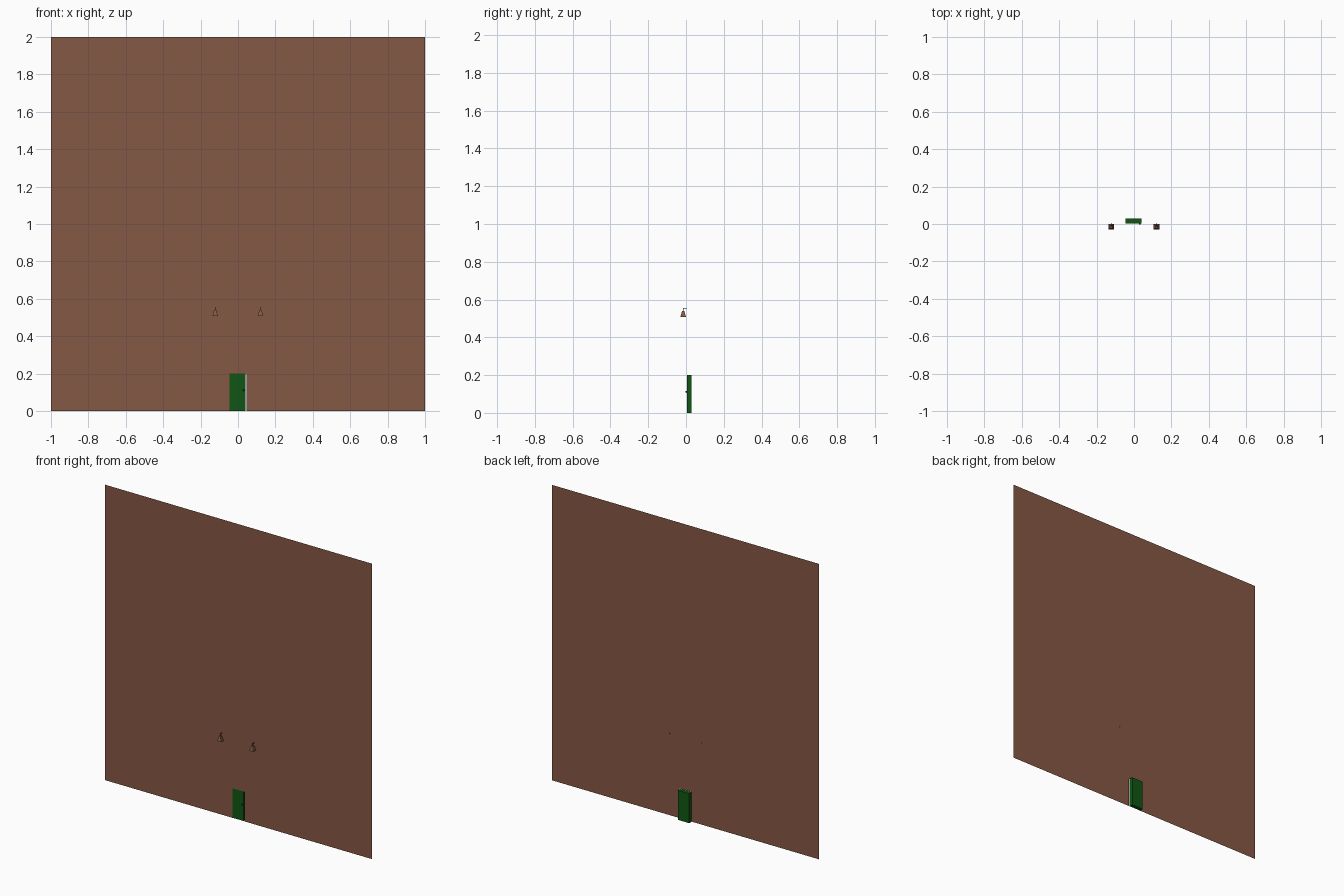
import bpy, bmesh
from mathutils import Matrix, Vector
import math

if "Cube" in bpy.data.objects:
    bpy.data.objects.remove(bpy.data.objects["Cube"])


def material(name, rgb):
    m = bpy.data.materials.new(name)
    m.diffuse_color = (*rgb, 1)
    m.use_nodes = True
    m.node_tree.nodes["Principled BSDF"].inputs["Base Color"].default_value = m.diffuse_color
    return m


BROWN = material("brick_brown", (0.235, 0.098, 0.058))
GREEN = material("door_green", (0.005, 0.093, 0.0065))
DARK = material("dark_metal", (0.03, 0.025, 0.02))


def finish(name, bm, mat):
    me = bpy.data.meshes.new(name)
    bm.to_mesh(me)
    bm.free()
    me.materials.append(mat)
    ob = bpy.data.objects.new(name, me)
    bpy.context.collection.objects.link(ob)
    return ob


def box(name, lo, hi, mat):
    bm = bmesh.new()
    lo, hi = Vector(lo), Vector(hi)
    bmesh.ops.create_cube(bm, size=1, matrix=Matrix.Translation((lo + hi) / 2)
                          @ Matrix.Diagonal((*(hi - lo), 1)))
    return finish(name, bm, mat)


# Flat wall sheet with a doorway notch
WALL_Y = 0.003
bm = bmesh.new()
outline = [(-1, 0), (-0.045, 0), (-0.045, 0.2), (0.045, 0.2), (0.045, 0),
           (1, 0), (1, 2), (-1, 2)]
bm.faces.new([bm.verts.new((x, WALL_Y, z)) for x, z in outline])
finish("wall", bm, BROWN)

# Door slab and knob
box("door", (-0.045, 0.004, 0), (0.039, 0.03, 0.2), GREEN)
bm = bmesh.new()
bmesh.ops.create_uvsphere(bm, u_segments=12, v_segments=8, radius=0.005,
                          matrix=Matrix.Translation((0.031, 0.001, 0.111)))
finish("door_knob", bm, DARK)

# Hanging lanterns: tapered square shade, cord and bracket through the wall
for side, x in (("left", -0.122), ("right", 0.12)):
    bm = bmesh.new()
    bmesh.ops.create_cone(
        bm, cap_ends=True, segments=4, radius1=0.015 * math.sqrt(2),
        radius2=0.006 * math.sqrt(2), depth=0.033,
        matrix=Matrix.Translation((x, -0.015, 0.5235)) @ Matrix.Rotation(math.pi / 4, 4, 'Z'))
    finish(side + "_lantern_shade", bm, BROWN)
    box(side + "_lantern_cord", (x - 0.0015, -0.0165, 0.54), (x + 0.0015, -0.0135, 0.555), DARK)
    box(side + "_lantern_bracket", (x - 0.0015, -0.0165, 0.552), (x + 0.0015, 0.006, 0.555), DARK)
